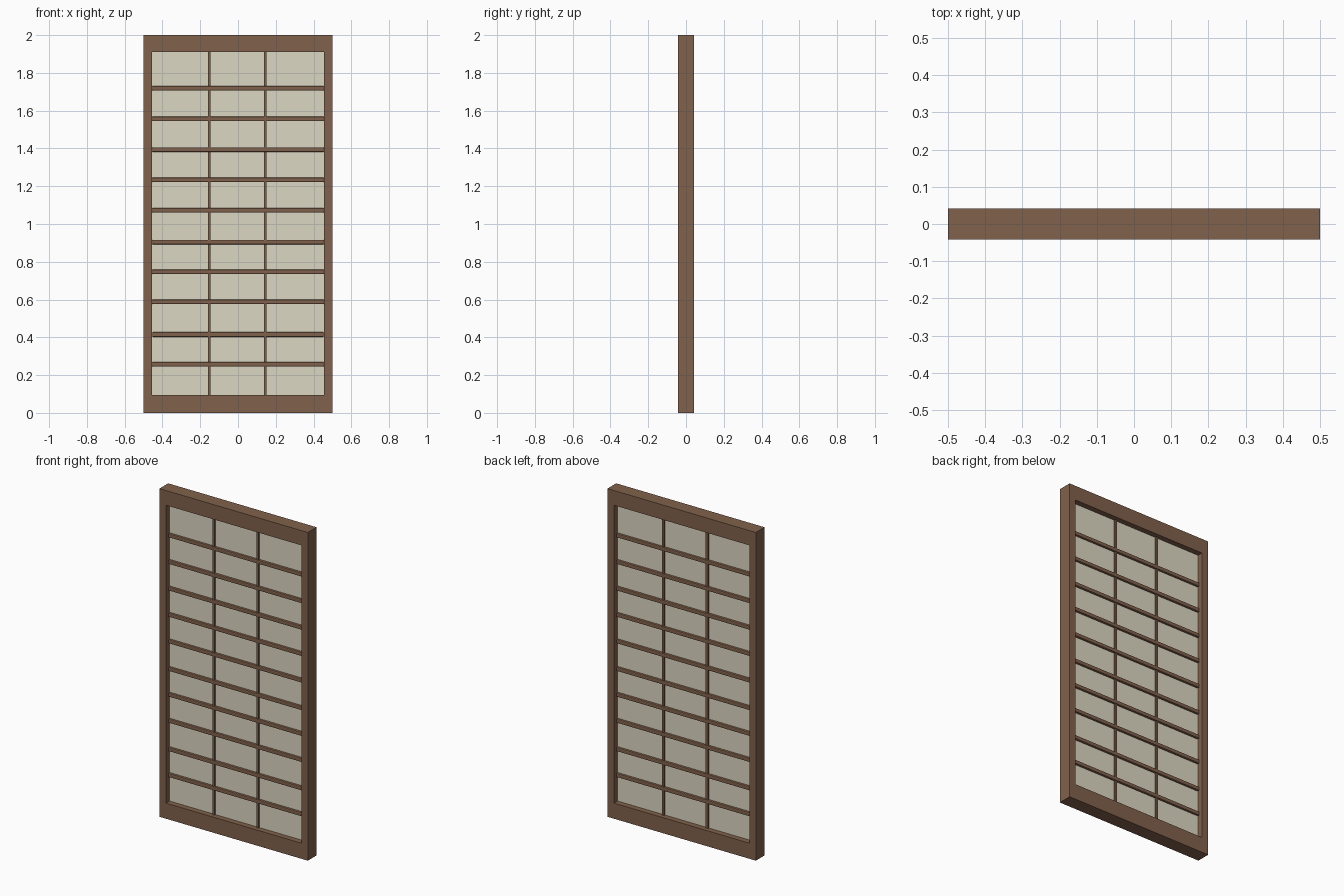
import bpy

if "Cube" in bpy.data.objects:
    bpy.data.objects.remove(bpy.data.objects["Cube"])

def material(name, rgb):
    m = bpy.data.materials.new(name)
    m.diffuse_color = (*rgb, 1)
    m.use_nodes = True
    m.node_tree.nodes["Principled BSDF"].inputs["Base Color"].default_value = m.diffuse_color
    return m

wood = material("brown_wood", (0.22, 0.12, 0.07))
paper = material("cream_paper", (0.72, 0.68, 0.54))

def box(name, x, y, z, mat, bevel=0):
    """Box from (min, max) ranges on each axis."""
    bpy.ops.mesh.primitive_cube_add(size=1, location=[(a + b) / 2 for a, b in (x, y, z)])
    ob = bpy.context.object
    ob.name = name
    ob.scale = [b - a for a, b in (x, y, z)]
    bpy.ops.object.transform_apply(location=False, rotation=False, scale=True)
    ob.data.materials.append(mat)
    if bevel:
        mod = ob.modifiers.new("soft_edges", 'BEVEL')
        mod.width = bevel
        mod.segments = 2
    return ob

W, D, H = 0.5, 0.042, 2.0            # half width, half depth, height
IW, Z0, Z1 = 0.456, 0.095, 1.91      # opening

# Outer frame, swept as one ring so no seams show
outer = [(-W, 0), (W, 0), (W, H), (-W, H)]
inner = [(-IW, Z0), (IW, Z0), (IW, Z1), (-IW, Z1)]
verts = [(x, y, z) for y in (-D, D) for ring in (outer, inner) for x, z in ring]
faces = []
for i in range(4):
    j = (i + 1) % 4
    faces += [(i, j, j + 4, i + 4), (i + 8, i + 12, j + 12, j + 8),
              (i, i + 8, j + 8, j), (i + 4, j + 4, j + 12, i + 12)]
mesh = bpy.data.meshes.new("frame")
mesh.from_pydata(verts, [], faces)
mesh.materials.append(wood)
bpy.context.collection.objects.link(bpy.data.objects.new("frame", mesh))

# Paper sheet in the middle of the frame
box("paper_panel", (-IW, IW), (-0.008, 0.008), (Z0, Z1), paper)

# Upright lattice bars
for x in (-0.152, 0.144):
    box("upright_bar", (x - 0.007, x + 0.007), (-0.017, 0.017), (Z0, Z1), wood)

# Cross bars with softened edges, standing proud of the uprights
for z in (0.257, 0.415, 0.588, 0.747, 0.904, 1.072, 1.234, 1.394, 1.556, 1.718):
    box("cross_bar", (-IW, IW), (-0.021, 0.021), (z - 0.012, z + 0.012), wood, 0.005)
